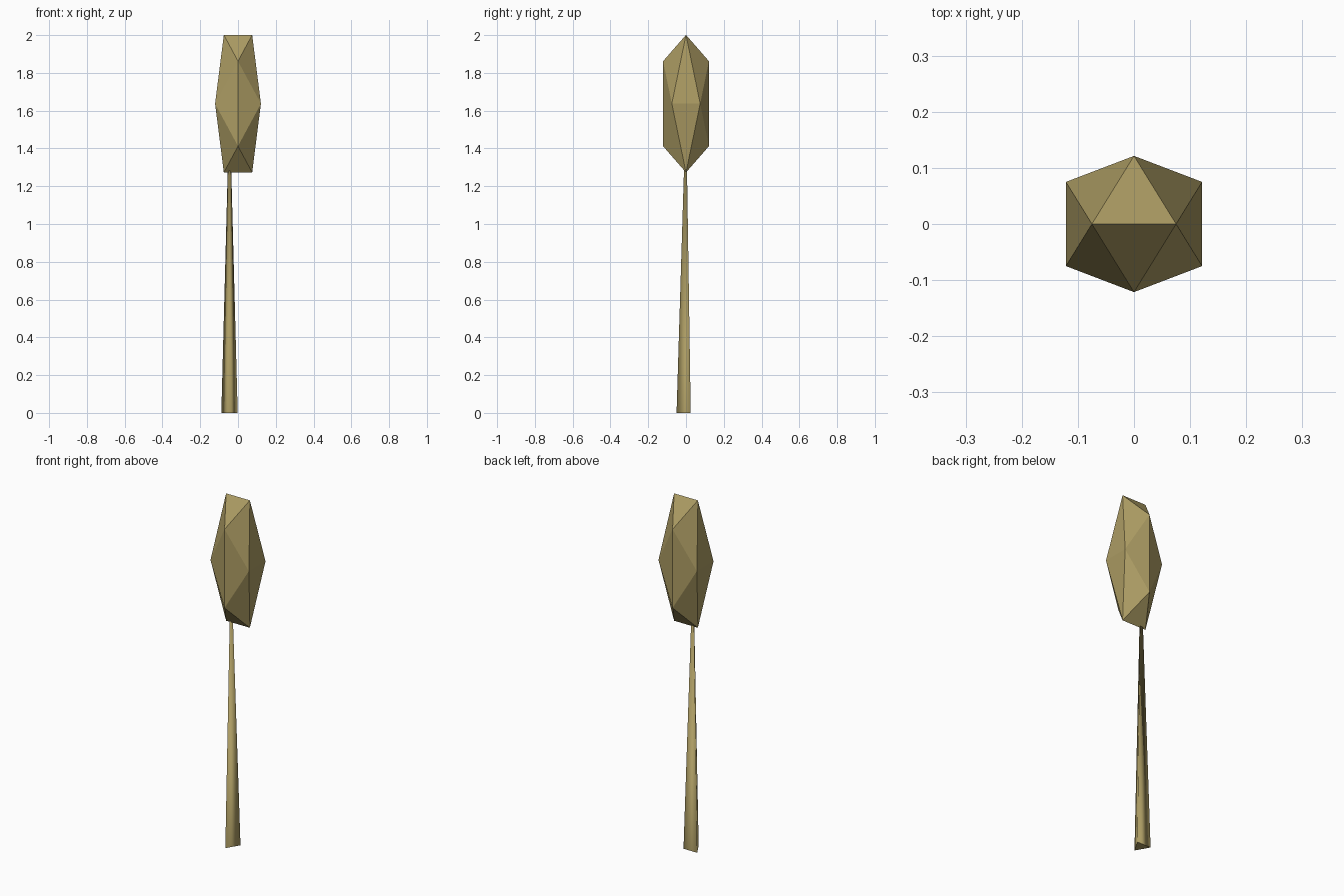
import bpy
import math

cube = bpy.data.objects.get("Cube")
if cube:
    bpy.data.objects.remove(cube, do_unlink=True)

olive = bpy.data.materials.new("olive_tan")
olive.use_nodes = True
olive.diffuse_color = (0.41, 0.33, 0.125, 1)
olive.node_tree.nodes["Principled BSDF"].inputs["Base Color"].default_value = olive.diffuse_color


def add_part(name, verts, faces, smooth=False):
    mesh = bpy.data.meshes.new(name)
    mesh.from_pydata(verts, [], faces)
    mesh.materials.append(olive)
    for poly in mesh.polygons:
        poly.use_smooth = smooth
    obj = bpy.data.objects.new(name, mesh)
    bpy.context.collection.objects.link(obj)
    return obj


# Crown: a faceted icosahedron, stretched upward, with a ridge along x
a, golden, stretch, mid = 0.075, (1 + math.sqrt(5)) / 2, 3.0, 1.637
b = a * golden
signs = [(s, t) for s in (-1, 1) for t in (-1, 1)]
points = [(s * a, 0, t * b) for s, t in signs]
points += [(0, s * b, t * a) for s, t in signs]
points += [(s * b, t * a, 0) for s, t in signs]


def near(i, j):
    return math.dist(points[i], points[j]) < 2.1 * a


def outward(i, j, k):
    # Order a triangle so that its normal points away from the centre
    p, q, r = points[i], points[j], points[k]
    det = (p[0] * (q[1] * r[2] - q[2] * r[1]) - p[1] * (q[0] * r[2] - q[2] * r[0])
           + p[2] * (q[0] * r[1] - q[1] * r[0]))
    return (i, j, k) if det > 0 else (i, k, j)


faces = [outward(i, j, k) for i in range(12) for j in range(i) for k in range(j)
         if near(i, j) and near(j, k) and near(i, k)]
add_part("crown", [(x, y, mid + z * stretch) for x, y, z in points], faces)

# Trunk: an off-centre three-sided spike that ends inside the crown
radius, offset = 0.05, -0.045
ring = [math.radians(-90 + 120 * i) for i in range(3)]
base = [(offset + radius * math.cos(t), radius * math.sin(t), 0) for t in ring]
trunk = add_part("trunk", base + [(offset, 0, mid)],
                 [(0, 1, 3), (1, 2, 3), (2, 0, 3), (2, 1, 0)], smooth=True)
# Keep the base flat and its rim sharp
trunk.data.polygons[3].use_smooth = False
for edge in trunk.data.edges:
    edge.use_edge_sharp = 3 not in edge.vertices[:]
